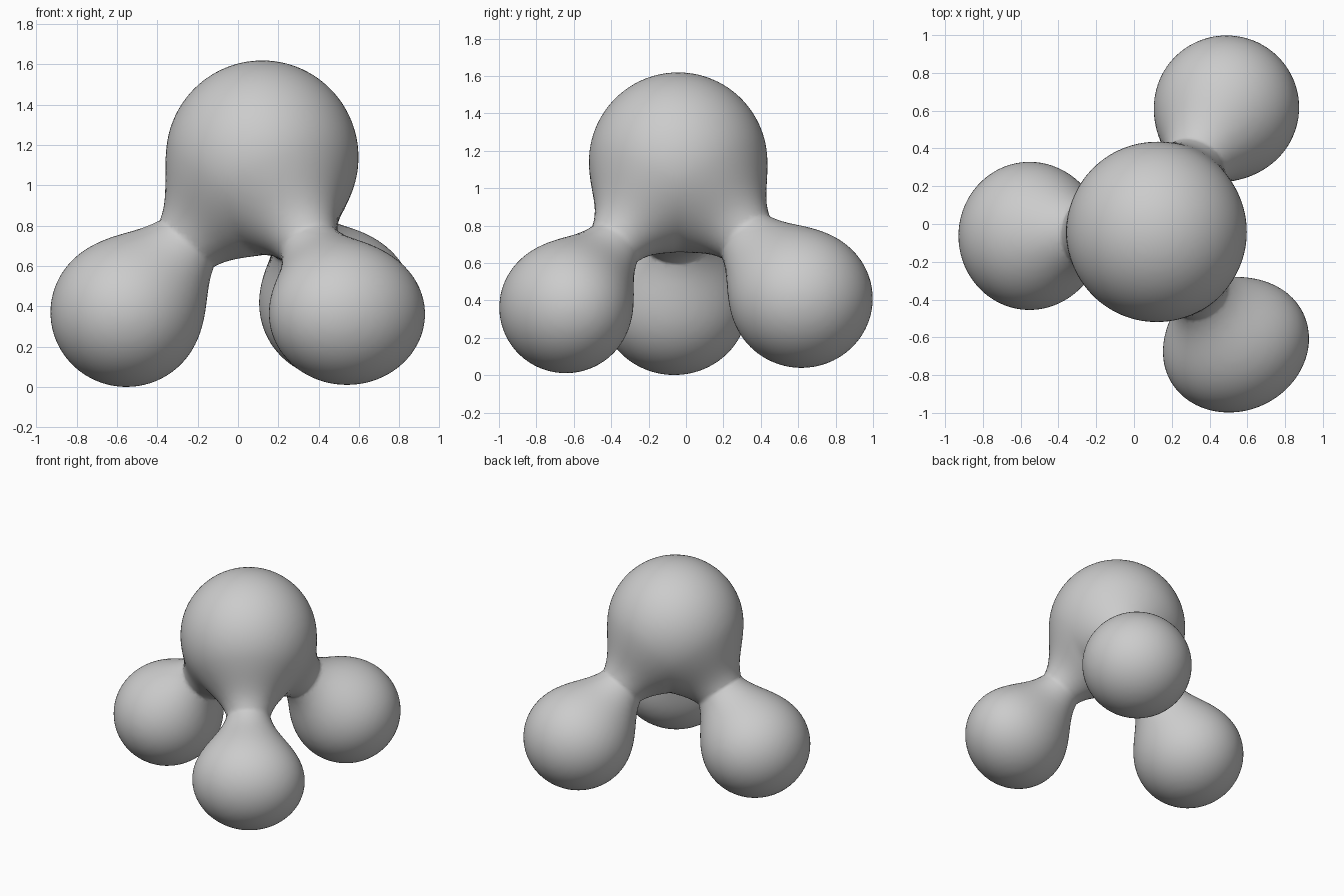
import bpy, bmesh, math
from mathutils import Vector, Matrix

if "Cube" in bpy.data.objects:
    bpy.data.objects.remove(bpy.data.objects["Cube"])

# Lobes: centre, radii, turn about z (degrees)
LOBES = [
    ((0.12, -0.042, 1.14), (0.477, 0.477, 0.479), 0),      # head
    ((-0.553, -0.063, 0.37), (0.376, 0.392, 0.368), 0),    # left foot
    ((0.54, -0.643, 0.362), (0.395, 0.345, 0.35), 25),     # front foot
    ((0.49, 0.617, 0.41), (0.384, 0.381, 0.37), 0),        # back foot
]
NECK_RADII = [0.155, 0.14, 0.15]
BLEND = 0.24

lobes = [(Vector(c), r, Matrix.Rotation(math.radians(-a), 3, 'Z')) for c, r, a in LOBES]
head = lobes[0][0]
necks = [(head, l[0], r) for l, r in zip(lobes[1:], NECK_RADII)]


def lobe_dist(p, lobe):
    c, r, rot = lobe
    q = rot @ (p - c)
    u = Vector((q.x / r[0], q.y / r[1], q.z / r[2]))
    v = Vector((u.x / r[0], u.y / r[1], u.z / r[2]))
    return u.length * (u.length - 1) / max(v.length, 1e-6)


def neck_dist(p, neck):
    a, b, r = neck
    ab = b - a
    t = min(1, max(0, (p - a).dot(ab) / ab.length_squared))
    return (p - a - ab * t).length - r


def smooth_min(a, b):
    h = max(BLEND - abs(a - b), 0) / BLEND
    return min(a, b) - h * h * BLEND / 4


def field(p):
    # Feet and necks blend with each other and the head; feet do not merge together
    n = min(neck_dist(p, k) for k in necks)
    s = min(lobe_dist(p, l) for l in lobes)
    return smooth_min(n, s)


# Rough union of balls and necks
bm = bmesh.new()
for c, r, rot in lobes:
    m = Matrix.Translation(c) @ rot.transposed().to_4x4() @ Matrix.Diagonal((*r, 1))
    bmesh.ops.create_icosphere(bm, subdivisions=4, radius=1, matrix=m)
for a, b, r in necks:
    d = b - a
    m = Matrix.Translation((a + b) / 2) @ d.to_track_quat('Z', 'Y').to_matrix().to_4x4()
    bmesh.ops.create_cone(bm, cap_ends=True, segments=32, radius1=r, radius2=r,
                          depth=d.length, matrix=m)
mesh = bpy.data.meshes.new("blob_body")
bm.to_mesh(mesh)
bm.free()
body = bpy.data.objects.new("blob_body", mesh)
bpy.context.collection.objects.link(body)
mod = body.modifiers.new("skin", 'REMESH')
mod.mode = 'VOXEL'
mod.voxel_size = 0.028
skin = bpy.data.meshes.new_from_object(
    body.evaluated_get(bpy.context.evaluated_depsgraph_get()))
body.modifiers.clear()
body.data = skin

# Pull the skin onto the blended surface, relaxing between passes
bm = bmesh.new()
bm.from_mesh(skin)
E = 0.002
AXES = [Vector((E, 0, 0)), Vector((0, E, 0)), Vector((0, 0, E))]
for step in range(7):
    if step < 4:
        bmesh.ops.smooth_vert(bm, verts=bm.verts, factor=0.5,
                              use_axis_x=True, use_axis_y=True, use_axis_z=True)
    for v in bm.verts:
        d = field(v.co)
        g = Vector([(field(v.co + e) - d) / E for e in AXES])
        move = g * (d / max(g.length_squared, 0.2))
        if move.length > 0.05:
            move *= 0.05 / move.length
        v.co -= move
for f in bm.faces:
    f.smooth = True
bm.to_mesh(skin)
bm.free()
